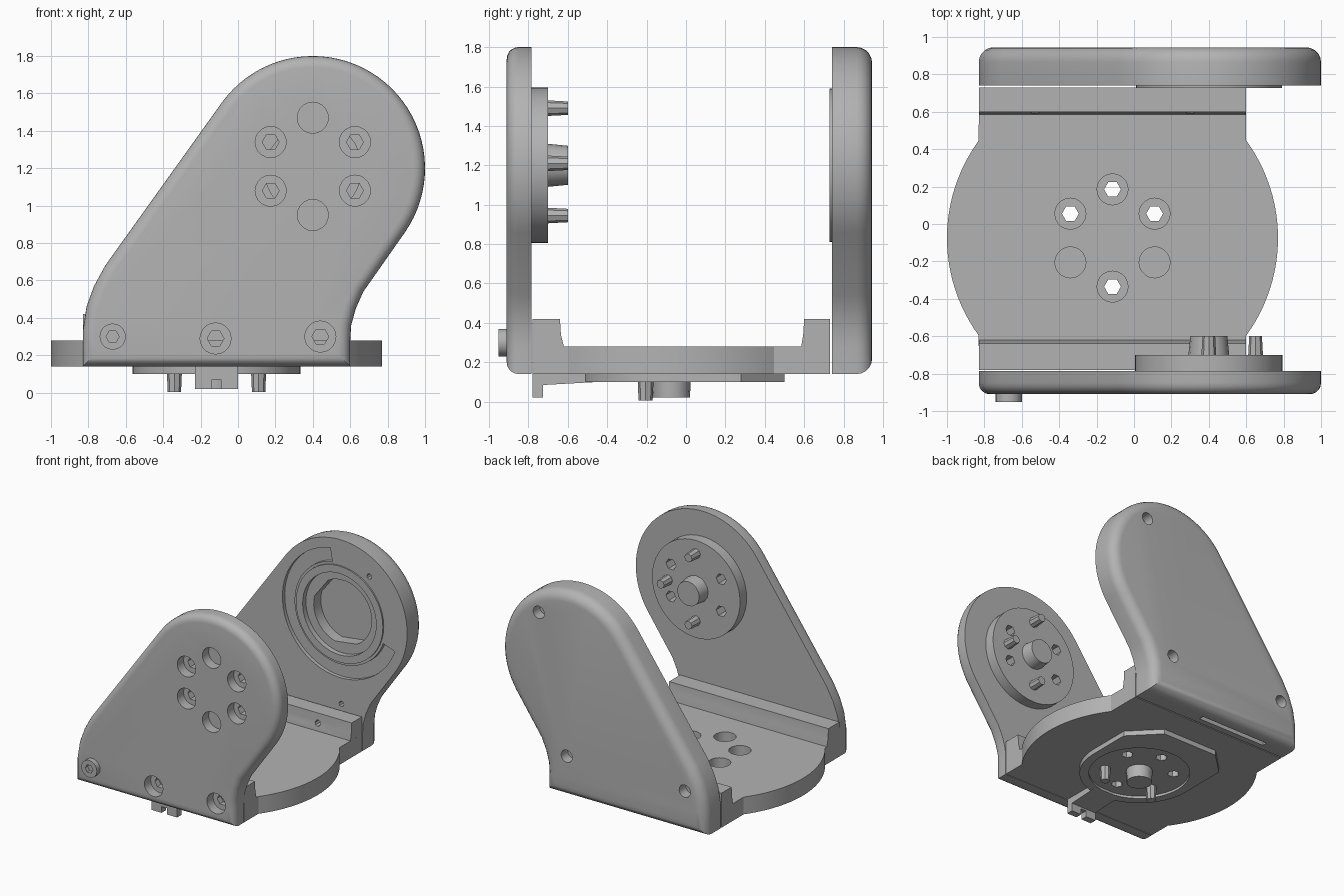
import bpy, bmesh, math
from mathutils import Vector

if "Cube" in bpy.data.objects:
    bpy.data.objects.remove(bpy.data.objects["Cube"], do_unlink=True)

grey = bpy.data.materials.new("matte_grey")
grey.use_nodes = True
GREY = (0.45, 0.45, 0.45, 1)
grey.diffuse_color = GREY
grey.node_tree.nodes["Principled BSDF"].inputs["Base Color"].default_value = GREY

# how a profile point (u, v) at depth d maps to space for each extrusion axis
MAP = {"x": lambda u, v, d: (d, u, v),
       "y": lambda u, v, d: (u, d, v),
       "z": lambda u, v, d: (u, v, d)}


def arc(centre, radius, start, end, n):
    return [(centre[0] + radius * math.cos(math.radians(start + (end - start) * i / n)),
             centre[1] + radius * math.sin(math.radians(start + (end - start) * i / n)))
            for i in range(n + 1)]


def prism(name, pts, axis, a, b, round_end=0.0, taper=1.0):
    """Extrude a profile from depth a to b; optionally round or taper end b."""
    mid = [sum(p[k] for p in pts) / len(pts) for k in (0, 1)]
    bm = bmesh.new()
    near = [bm.verts.new(MAP[axis](u, v, a)) for u, v in pts]
    far = [bm.verts.new(MAP[axis](mid[0] + (u - mid[0]) * taper,
                                  mid[1] + (v - mid[1]) * taper, b)) for u, v in pts]
    bm.faces.new(near)
    end = bm.faces.new(far)
    for i in range(len(pts)):
        j = (i + 1) % len(pts)
        bm.faces.new((near[i], near[j], far[j], far[i]))
    bmesh.ops.recalc_face_normals(bm, faces=bm.faces)
    if round_end:
        bmesh.ops.bevel(bm, geom=list(end.edges), offset=round_end, segments=5,
                        profile=0.5, affect="EDGES", clamp_overlap=False)
    mesh = bpy.data.meshes.new(name)
    bm.to_mesh(mesh)
    bm.free()
    mesh.materials.append(grey)
    ob = bpy.data.objects.new(name, mesh)
    bpy.context.collection.objects.link(ob)
    return ob


def disc(name, centre, r, axis, a, b, sides=32, taper=1.0):
    return prism(name, arc(centre, r, 0, 360, sides)[:-1], axis, a, b, taper=taper)


def box(name, x0, x1, y0, y1, z0, z1):
    return prism(name, [(x0, y0), (x1, y0), (x1, y1), (x0, y1)], "z", z0, z1)


def cut(target, cutters):
    bpy.context.view_layer.objects.active = target
    for c in cutters:
        m = target.modifiers.new("cut", "BOOLEAN")
        m.operation, m.solver, m.object = "DIFFERENCE", "EXACT", c
        bpy.ops.object.modifier_apply(modifier=m.name)
        bpy.data.objects.remove(c, do_unlink=True)


def ring_points(c, r=0.26):
    return [(c[0] + r * math.cos(math.radians(t)), c[1] + r * math.sin(math.radians(t)))
            for t in range(30, 390, 60)]


AXIS = (0.4, 1.2)          # pivot centre on the side plates
HUB = (-0.115, -0.075)     # turning centre of the base
SCREWS = [(-0.67, 0.3), (-0.12, 0.29), (0.44, 0.3)]

# leaning side plate outline
plate = ([(-0.83, 0.14), (-0.83, 0.33), (-0.81, 0.46), (-0.77, 0.57), (-0.71, 0.68)]
         + arc(AXIS, 0.6, 144, -35, 40)
         + [(0.67, 0.54), (0.63, 0.45), (0.605, 0.36), (0.6, 0.28), (0.6, 0.14)])

# front plate with its round boss, bolt circle and bottom screw holes
front_plate = prism("front_plate", plate, "y", -0.785, -0.91, round_end=0.06)
front_boss = disc("front_boss", AXIS, 0.395, "y", -0.79, -0.7, 48)
bolts = ring_points((AXIS[0], AXIS[1] + 0.01))
cut(front_plate, [disc("cutter", p, 0.083, "y", -1, -0.83, 20) for p in bolts + SCREWS[1:]])
cut(front_plate, [disc("cutter", p, 0.045, "y", -1, -0.7, 6) for p in SCREWS[1:]])
for i, p in enumerate(bolts):
    if abs(p[0] - AXIS[0]) > 0.1:
        for part in (front_plate, front_boss):
            cut(part, [disc("cutter", p, 0.045, "y", -1, -0.6, 6)])
screw = disc("protruding_screw", SCREWS[0], 0.07, "y", -0.85, -0.952, 20)
cut(screw, [disc("cutter", SCREWS[0], 0.035, "y", -0.92, -1, 6)])

# pegs on the front boss
disc("front_pivot_pin", AXIS, 0.11, "y", -0.71, -0.6, 16, taper=0.9)
for i, p in enumerate([(0.4, 1.49), (0.4, 0.945), (0.65, 1.21)]):
    disc(f"front_peg_{i + 1}", p, 0.04, "y", -0.71, -0.6, 8, taper=0.85)

# back plate with recessed bearing seat, part-round groove and bolt holes
back_plate = prism("back_plate", plate, "y", 0.74, 0.945, round_end=0.08)
groove = arc(AXIS, 0.52, 100, 340, 40) + arc(AXIS, 0.41, 340, 100, 40)
cut(back_plate, [
    prism("cutter", groove, "y", 0.7, 0.77),
    disc("cutter", AXIS, 0.33, "y", 0.7, 0.77, 48),
    prism("cutter", arc(AXIS, 0.26, -60, 120, 20) + arc(AXIS, 0.26, 165, 255, 10), "y", 0.7, 0.86),
    box("cutter", -0.6, 0.02, 0.79, 0.83, 0.1, 0.18)])
for p in [(0.66, 1.57), (0.41, 0.47), (-0.65, 0.47)]:
    cut(back_plate, [disc("cutter", p, 0.05, "y", 0.86, 1, 16),
                     disc("cutter", p, 0.022, "y", 0.6, 1, 8)])
bearing_ring = disc("bearing_ring", AXIS, 0.39, "y", 0.728, 0.745, 48)
cut(bearing_ring, [disc("cutter", AXIS, 0.33, "y", 0.6, 0.8, 48)])

# base slab, a rectangle with bulging round sides
outline = ([(0.6, -0.78)] + arc(HUB, 0.885, -36.1, 36.1, 24) + [(0.6, 0.73), (-0.83, 0.73)]
           + arc(HUB, 0.885, 143.9, 216.1, 24) + [(-0.83, -0.78)])
base = prism("base_slab", outline, "z", 0.14, 0.28)

# underside plate with chamfered corners and a shallow round recess
under = [(0.335, 0.28), (0.12, 0.5), (-0.38, 0.5), (-0.565, 0.32)] \
    + arc(HUB, 0.45, 180, 360, 24)
under_plate = prism("underside_plate", under, "z", 0.1, 0.145)
cut(under_plate, [disc("cutter", HUB, 0.38, "z", 0, 0.12, 40)])

# base bolt circle, two of the holes closed by pegs
for p in ring_points(HUB):
    cut(base, [disc("cutter", p, 0.083, "z", 0.2, 0.4, 20)])
    if p[1] < -0.15 and abs(p[0] - HUB[0]) > 0.1:
        disc("underside_peg", p, 0.042, "z", 0.15, 0.005, 8, taper=0.85)
    else:
        for part in (base, under_plate):
            cut(part, [disc("cutter", p, 0.045, "z", 0, 0.4, 6)])
disc("underside_pivot_pin", HUB, 0.1, "z", 0.13, 0.02, 16, taper=0.95)

# upright flanges that carry the side plates
flange_sections = {
    "front_flange": [(-0.78, 0.15), (-0.78, 0.42), (-0.64, 0.42), (-0.635, 0.34), (-0.62, 0.28), (-0.62, 0.15)],
    "back_flange": [(0.73, 0.15), (0.73, 0.42), (0.6, 0.42), (0.595, 0.34), (0.585, 0.28), (0.585, 0.15)]}
for name, section in flange_sections.items():
    flange = prism(name, section, "x", -0.83, 0.6)
    if name == "back_flange":
        cut(flange, [disc("cutter", (x, 0.34), 0.025, "y", 0.5, 0.66, 8) for x in (-0.53, 0.3)])
    else:
        cut(flange, [disc("cutter", p, 0.045, "y", -0.9, -0.7, 6) for p in SCREWS[1:]])

# tongue and split clip under the front edge
prism("clip_tongue", [(-0.78, 0.145), (-0.78, 0.085), (-0.72, 0.085), (-0.45, 0.1), (-0.45, 0.145)],
      "x", -0.23, 0.0)
clip = box("clip_end", -0.23, 0.0, -0.78, -0.725, 0.02, 0.13)
cut(clip, [box("cutter", -0.14, -0.09, -0.9, -0.6, 0, 0.07)])

# smooth curved surfaces while keeping hard edges
bpy.ops.object.select_all(action="DESELECT")
for ob in bpy.context.scene.objects:
    if ob.type == "MESH":
        ob.select_set(True)
        bpy.context.view_layer.objects.active = ob
bpy.ops.object.shade_smooth_by_angle(angle=math.radians(32))
